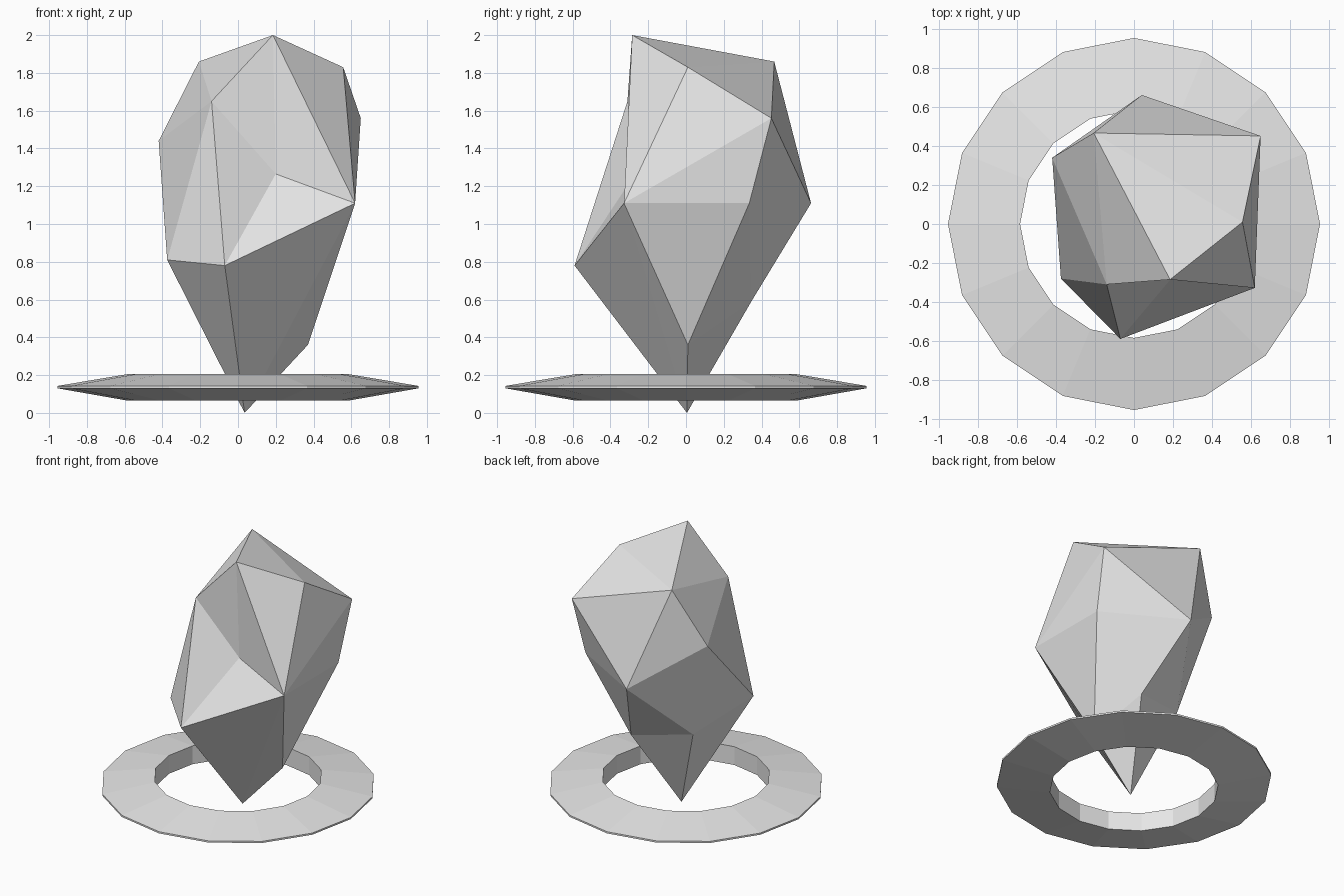
import bpy
import bmesh
from math import tau

if "Cube" in bpy.data.objects:
    bpy.data.objects.remove(bpy.data.objects["Cube"], do_unlink=True)


def make_material(name, colour):
    mat = bpy.data.materials.new(name)
    mat.use_nodes = True
    mat.diffuse_color = colour
    mat.node_tree.nodes["Principled BSDF"].inputs["Base Color"].default_value = colour
    return mat


def finish(bm, name, mat):
    """Turn a bmesh into a flat-shaded object with outward normals."""
    bmesh.ops.recalc_face_normals(bm, faces=bm.faces)
    mesh = bpy.data.meshes.new(name)
    bm.to_mesh(mesh)
    bm.free()
    mesh.materials.append(mat)
    obj = bpy.data.objects.new(name, mesh)
    bpy.context.collection.objects.link(obj)
    return obj


grey = make_material("pale_grey", (0.8, 0.8, 0.8, 1.0))

# Corners of the irregular crystal, from its crown down to its tip
corners = {
    "crown": (0.185, -0.285, 2.0),
    "back_top": (-0.207, 0.467, 1.86),
    "side_top": (0.557, 0.01, 1.83),
    "front_top": (-0.14, -0.31, 1.65),
    "back_shoulder": (0.65, 0.452, 1.56),
    "far_shoulder": (-0.42, 0.34, 1.44),
    "dent": (0.2, -0.27, 1.265),
    "front_hip": (0.62, -0.328, 1.11),
    "side_hip": (0.616, 0.335, 1.11),
    "back_hip": (0.04, 0.662, 1.11),
    "far_hip": (-0.375, -0.28, 0.81),
    "chin": (-0.07, -0.59, 0.78),
    "far_root": (-0.21, 0.215, 0.66),
    "back_root": (0.222, 0.346, 0.59),
    "side_root": (0.37, 0.01, 0.36),
    "tip": (0.035, 0.005, 0.0),
}

# Facets: each strip is a fan of triangles around its first corner
fans = [
    "front_top back_top crown dent chin far_hip far_shoulder back_top",
    "front_hip crown dent chin tip side_root side_hip back_shoulder side_top crown",
    "tip chin far_hip far_root back_root side_root",
    "back_hip back_top far_shoulder far_root back_root side_hip back_shoulder back_top",
    "side_top crown back_top back_shoulder",
    "far_shoulder far_hip far_root",
    "crown dent front_hip",
    "side_root back_root side_hip",
]

bm = bmesh.new()
verts = {name: bm.verts.new(co) for name, co in corners.items()}
done = set()
for fan in fans:
    hub, *rim = fan.split()
    for a, b in zip(rim, rim[1:]):
        key = frozenset((hub, a, b))
        if key not in done:
            done.add(key)
            bm.faces.new([verts[n] for n in (hub, a, b)])
finish(bm, "crystal", grey)

# Ring: a tapered section turned around the vertical axis
SIDES = 16
section = [(0.585, 0.065), (0.955, 0.13), (0.955, 0.143), (0.585, 0.205)]
bm = bmesh.new()
loop = [bm.verts.new((r, 0, z)) for r, z in section]
edges = [bm.edges.new((loop[i - 1], loop[i])) for i in range(len(loop))]
bmesh.ops.spin(bm, geom=loop + edges, cent=(0, 0, 0), axis=(0, 0, 1),
               angle=tau, steps=SIDES)
bmesh.ops.remove_doubles(bm, verts=bm.verts, dist=0.001)
finish(bm, "ring", grey)
